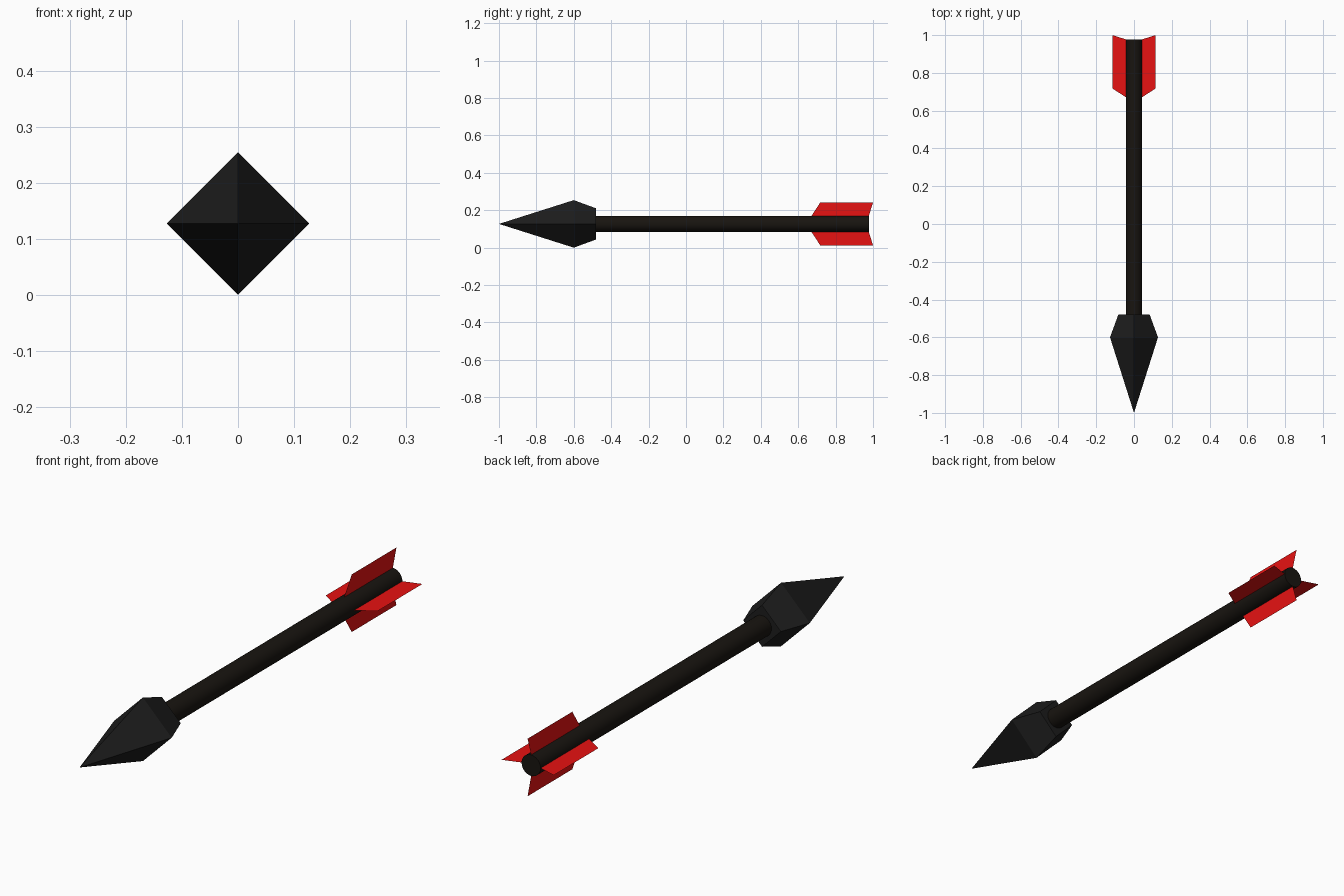
import bpy, bmesh, math
from mathutils import Vector

if "Cube" in bpy.data.objects:
    bpy.data.objects.remove(bpy.data.objects["Cube"])

CZ = 0.127  # height of the arrow's axis


def material(name, rgb):
    m = bpy.data.materials.new(name)
    m.diffuse_color = (*rgb, 1)
    m.use_nodes = True
    m.node_tree.nodes["Principled BSDF"].inputs["Base Color"].default_value = m.diffuse_color
    return m


def make_object(name, bm, mat):
    mesh = bpy.data.meshes.new(name)
    bm.to_mesh(mesh)
    bm.free()
    mesh.materials.append(mat)
    ob = bpy.data.objects.new(name, mesh)
    ob.location.z = CZ
    bpy.context.collection.objects.link(ob)
    return ob


def ring(bm, y, r, sides):
    return [bm.verts.new((r * math.cos(2 * math.pi * i / sides), y,
                          r * math.sin(2 * math.pi * i / sides))) for i in range(sides)]


def bridge(bm, a, b):
    n = len(a)
    return [bm.faces.new((a[i], a[(i + 1) % n], b[(i + 1) % n], b[i])) for i in range(n)]


head_mat = material("dark_head", (0.012, 0.012, 0.012))
shaft_mat = material("dark_shaft", (0.009, 0.007, 0.005))
red = material("red_fletching", (0.8, 0.006, 0.006))

# Four-sided arrowhead, flat faced
bm = bmesh.new()
tip = bm.verts.new((0, -1, 0))
wide = ring(bm, -0.6, 0.127, 4)
base = ring(bm, -0.48, 0.083, 4)
for i in range(4):
    bm.faces.new((tip, wide[(i + 1) % 4], wide[i]))
bridge(bm, wide, base)
bm.faces.new(base)
bmesh.ops.recalc_face_normals(bm, faces=bm.faces)
make_object("arrowhead", bm, head_mat)

# Round shaft, smooth sides and flat ends
bm = bmesh.new()
front = ring(bm, -0.49, 0.042, 24)
back = ring(bm, 0.978, 0.042, 24)
for f in bridge(bm, front, back):
    f.smooth = True
for end in (front, back):
    cap = bm.faces.new(end)
    for e in cap.edges:
        e.smooth = False
bmesh.ops.recalc_face_normals(bm, faces=bm.faces)
make_object("shaft", bm, shaft_mat)

# Four thin swept feathers around the tail: (radius, y) outline
outline = [(0.038, 0.668), (0.115, 0.718), (0.115, 1.0), (0.038, 0.976)]
for k, name in enumerate(("right", "top", "left", "bottom")):
    a = k * math.pi / 2
    bm = bmesh.new()
    bm.faces.new([bm.verts.new(Vector((r * math.cos(a), y, r * math.sin(a))))
                  for r, y in outline])
    make_object("feather_" + name, bm, red)
